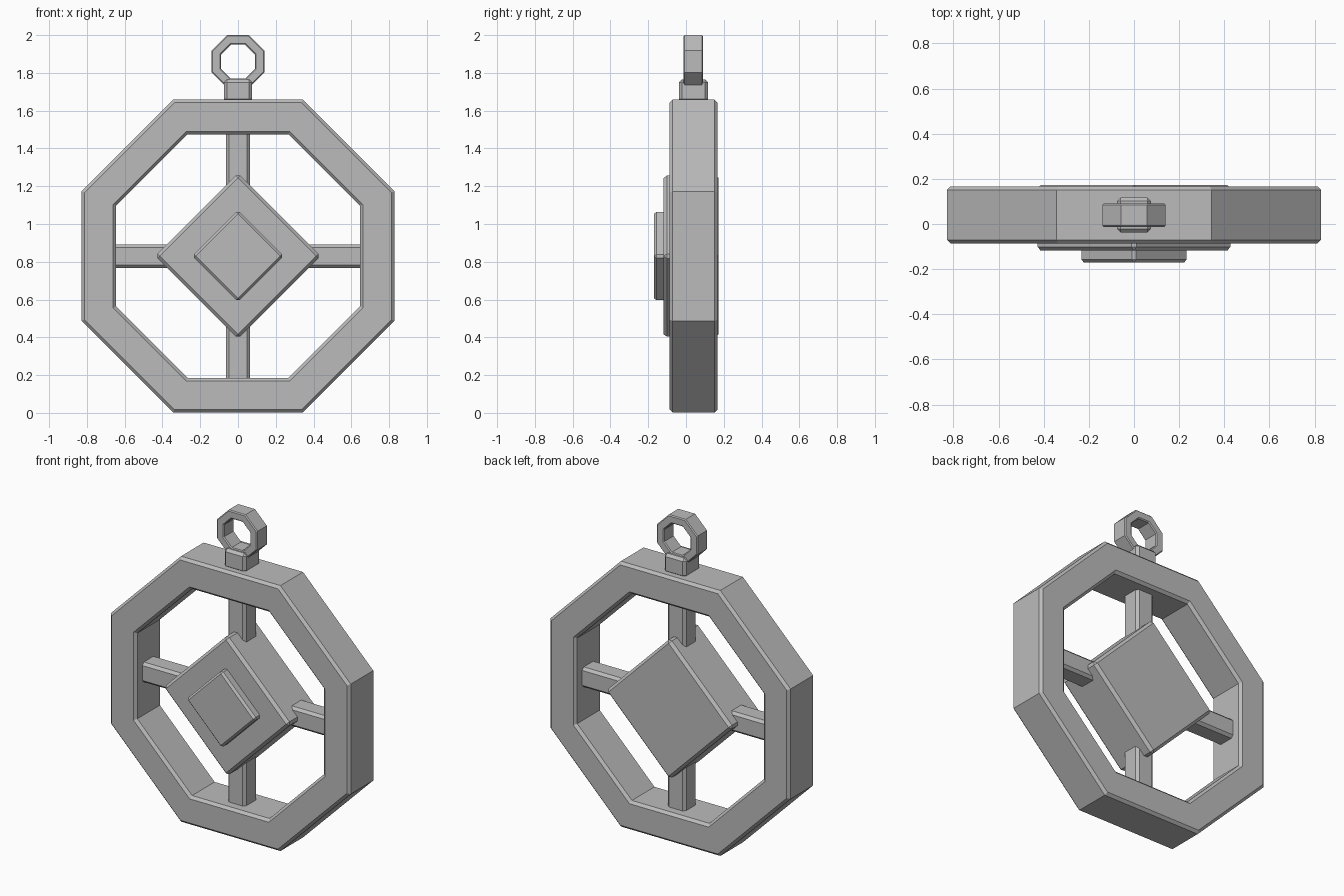
import bpy, bmesh, math
from mathutils import Matrix

if "Cube" in bpy.data.objects:
    bpy.data.objects.remove(bpy.data.objects["Cube"], do_unlink=True)

metal = bpy.data.materials.new("plain grey")
GREY = (0.5, 0.5, 0.5, 1)
metal.diffuse_color = GREY
metal.use_nodes = True
metal.node_tree.nodes["Principled BSDF"].inputs["Base Color"].default_value = GREY

CENTRE = 0.83   # height of the wheel's middle
MID = 0.04      # depth of the wheel's middle


def finish(name, bm):
    bmesh.ops.recalc_face_normals(bm, faces=bm.faces)
    mesh = bpy.data.meshes.new(name)
    bm.to_mesh(mesh)
    bm.free()
    mesh.materials.append(metal)
    obj = bpy.data.objects.new(name, mesh)
    bpy.context.collection.objects.link(obj)
    return obj


def octagon_ring(name, outer, inner, y0, y1, z, bevel):
    """Eight-sided ring with flat sides up, swept from a chamfered section."""
    b = bevel
    section = [(outer, y0 + b), (outer, y1 - b), (outer - b, y1), (inner + b, y1),
               (inner, y1 - b), (inner, y0 + b), (inner + b, y0), (outer - b, y0)]
    bm = bmesh.new()
    loops = []
    for i in range(8):
        a = (i + 0.5) * math.pi / 4
        stretch = 1 / math.cos(math.pi / 8)
        loops.append([bm.verts.new((r * stretch * math.cos(a), y, z + r * stretch * math.sin(a)))
                      for r, y in section])
    for i in range(8):
        p, q = loops[i], loops[(i + 1) % 8]
        for j in range(8):
            k = (j + 1) % 8
            bm.faces.new((p[j], p[k], q[k], q[j]))
    return finish(name, bm)


def block(name, size, centre, bevel, turn=0):
    """Box with chamfered edges, optionally turned about the depth axis."""
    bm = bmesh.new()
    bmesh.ops.create_cube(bm, size=1, matrix=Matrix.Diagonal((*size, 1)))
    bmesh.ops.bevel(bm, geom=bm.edges[:], offset=bevel, segments=1, affect='EDGES')
    bm.transform(Matrix.Translation(centre) @ Matrix.Rotation(turn, 4, 'Y'))
    return finish(name, bm)


# Wheel rim
octagon_ring("rim", 0.828, 0.645, -0.087, 0.167, CENTRE, 0.016)

# Cross bars
block("vertical_bar", (0.125, 0.125, 1.35), (0, MID, CENTRE), 0.016)
block("horizontal_bar", (1.35, 0.125, 0.125), (0, MID, CENTRE), 0.016)

# Diamond hub and raised front plate
diamond = math.pi / 4
block("diamond_hub", (0.62, 0.29, 0.62), (0, 0.027, CENTRE), 0.017, diamond)
block("front_plate", (0.342, 0.08, 0.342), (0, -0.13, CENTRE), 0.013, diamond)

# Hanging loop and its base
block("loop_base", (0.15, 0.155, 0.12), (0, MID, 1.705), 0.016)
octagon_ring("hanging_loop", 0.14, 0.09, -0.013, 0.09, 1.86, 0.006)
